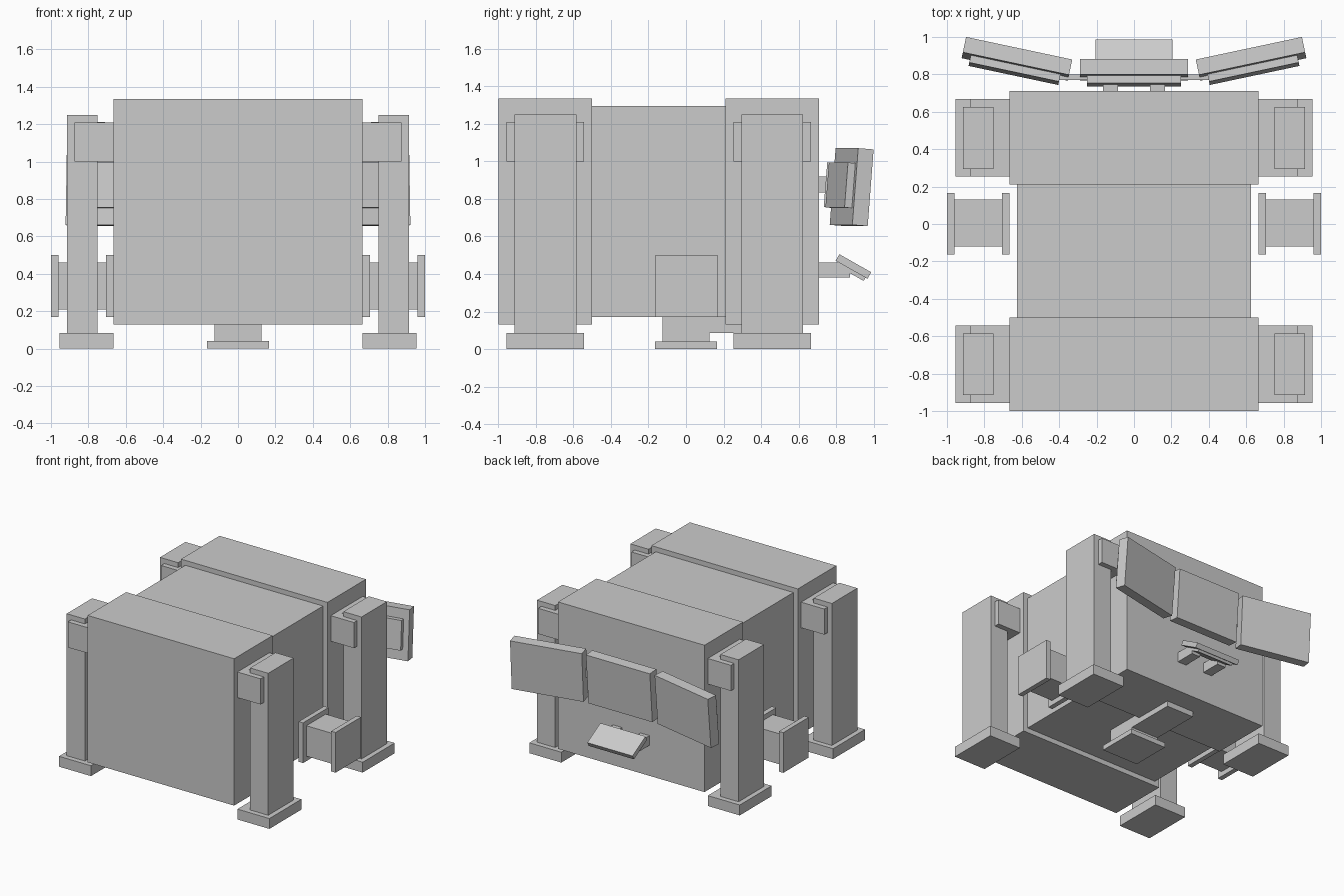
import bpy
from math import radians
from mathutils import Matrix, Vector

if "Cube" in bpy.data.objects:
    bpy.data.objects.remove(bpy.data.objects["Cube"], do_unlink=True)

grey = bpy.data.materials.new("plain grey")
grey.use_nodes = True
COLOUR = (0.6, 0.6, 0.6, 1)
grey.diffuse_color = COLOUR
grey.node_tree.nodes["Principled BSDF"].inputs["Base Color"].default_value = COLOUR


def block(name, x, y, z, frame=None):
    """Box between (low, high) limits, optionally placed in a tilted frame."""
    size = Vector([b - a for a, b in (x, y, z)])
    mid = Vector([(a + b) / 2 for a, b in (x, y, z)])
    bpy.ops.mesh.primitive_cube_add(size=1)
    ob = bpy.context.object
    ob.name = name
    ob.data.transform((frame or Matrix()) @ Matrix.Translation(mid) @ Matrix.Diagonal(size).to_4x4())
    ob.data.materials.append(grey)
    return ob


def pair(name, x, y, z):
    """The same box on both sides."""
    block("left_" + name, x, y, z)
    block("right_" + name, (-x[1], -x[0]), y, z)


def tilted(x, y, z, tilt, turn=0):
    return (Matrix.Translation((x, y, z)) @ Matrix.Rotation(radians(turn), 4, 'Z')
            @ Matrix.Rotation(radians(tilt), 4, 'X'))


# Main body: two large end blocks and a slightly smaller middle
block("front_body", (-0.665, 0.665), (-1, -0.5), (0.13, 1.335))
block("rear_body", (-0.665, 0.665), (0.21, 0.71), (0.13, 1.335))
block("middle_body", (-0.625, 0.625), (-0.5, 0.21), (0.17, 1.295))

# Four legs with feet and brackets
for end, c in (("front", -0.75), ("rear", 0.46)):
    pair(end + "_leg", (0.75, 0.915), (c - 0.165, c + 0.165), (0.085, 1.25))
    pair(end + "_foot", (0.665, 0.955), (c - 0.207, c + 0.207), (0, 0.085))
    pair(end + "_bracket", (0.665, 0.875), (c - 0.207, c + 0.207), (1.0, 1.21))
    pair(end + "_bracket_pad", (0.71, 0.76), (c - 0.125, c + 0.125), (1.0, 1.213))

# Side spools
pair("spool_inner_plate", (0.665, 0.705), (-0.163, 0.167), (0.17, 0.5))
pair("spool_core", (0.7, 0.965), (-0.12, 0.13), (0.21, 0.46))
pair("spool_outer_plate", (0.96, 1.0), (-0.163, 0.167), (0.17, 0.5))

# Central support below the body
block("support_base", (-0.165, 0.165), (-0.165, 0.165), (0, 0.04))
block("support_stem", (-0.125, 0.125), (-0.125, 0.125), (0.04, 0.17))
block("support_beam", (-0.125, 0.125), (-0.125, 0.54), (0.085, 0.17))

# Three screens, each with a narrower plate on its inner side
screens = {
    "centre": (tilted(0, 0.825, 0.865, -4.5), 0.25),
    "left": (tilted(0.626, 0.883, 0.863, -4.5, 12), 0.245),
    "right": (tilted(-0.626, 0.883, 0.863, -4.5, -12), 0.245),
}
for side, (frame, half) in screens.items():
    block(side + "_screen", (-0.29, 0.29), (-0.042, 0.042), (-0.205, 0.205), frame)
    block(side + "_screen_plate", (-half, half), (-0.082, -0.042), (-0.115, 0.125), frame)
pair("screen_mount", (0.085, 0.165), (0.70, 0.77), (0.835, 0.92))
pair("screen_hinge", (0.24, 0.42), (0.77, 0.80), (0.835, 0.91))

# Sloping tray on two arms
tray_frame = tilted(0, 0.8925, 0.44, -29.5)
block("tray", (-0.205, 0.205), (-0.0975, 0.0975), (-0.02, 0.02), tray_frame)
block("tray_underplate", (-0.165, 0.165), (-0.085, 0.085), (-0.04, -0.02), tray_frame)
pair("tray_arm", (0.085, 0.165), (0.70, 0.875), (0.38, 0.46))
